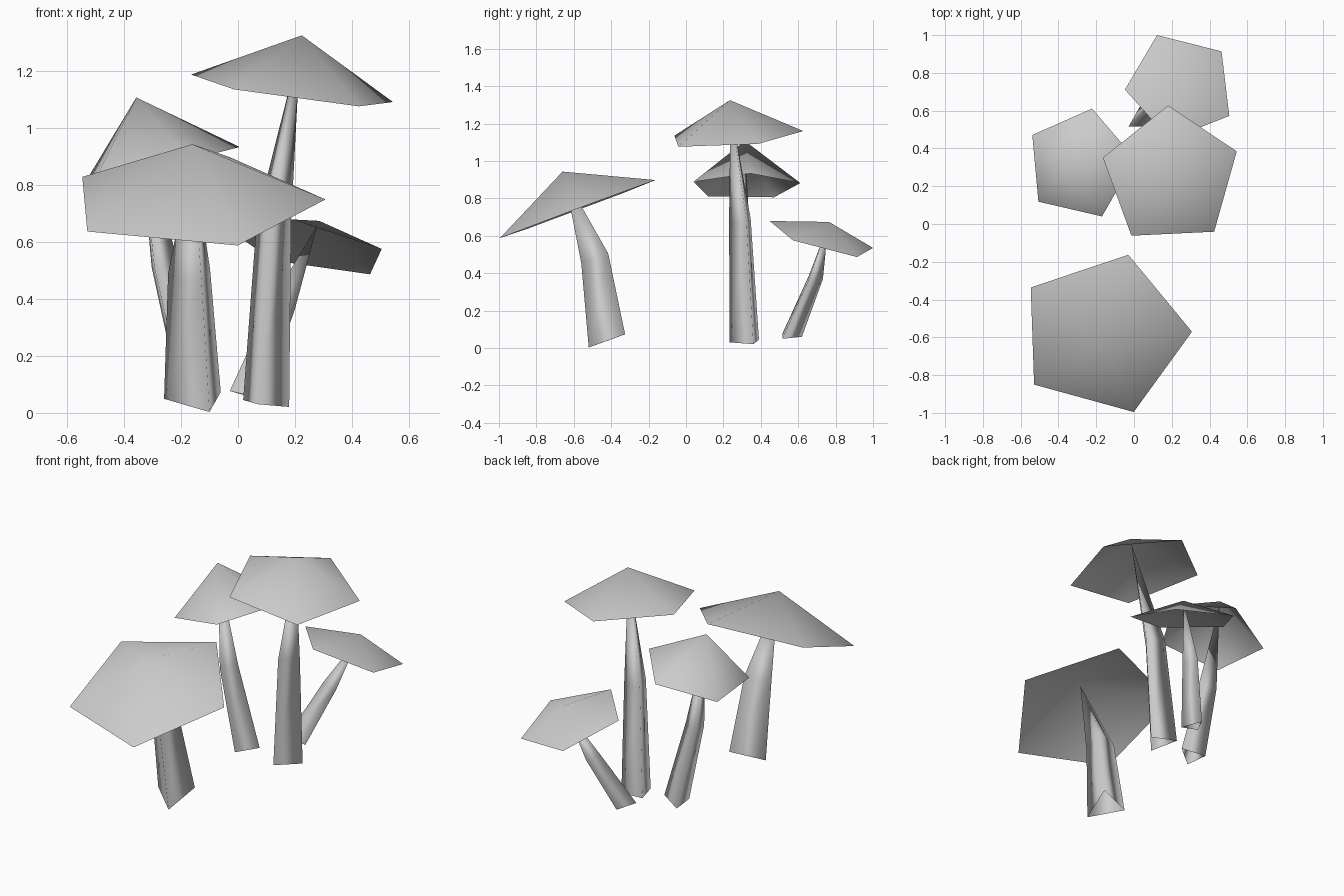
import bpy
import bmesh
from math import tau
from mathutils import Matrix, Vector

cube = bpy.data.objects.get("Cube")
if cube:
    bpy.data.objects.remove(cube, do_unlink=True)

# One plain grey for every part
GREY = (0.6, 0.6, 0.6, 1.0)
grey = bpy.data.materials.new("plain_grey")
grey.use_nodes = True
grey.diffuse_color = GREY
shader = next(n for n in grey.node_tree.nodes if n.type == "BSDF_PRINCIPLED")
shader.inputs["Base Color"].default_value = GREY
shader.inputs["Roughness"].default_value = 0.8


def regular_ring(centre, first, second, sides):
    """Regular polygon about centre, in the plane of its first two corners."""
    centre, first, second = Vector(centre), Vector(first), Vector(second)
    spoke = first - centre
    axis = spoke.cross(second - centre).normalized()
    return [centre + Matrix.Rotation(tau * i / sides, 3, axis) @ spoke
            for i in range(sides)]


def pointed_shell(name, rings, tip):
    """Open smooth shell that bridges the rings and closes at the tip."""
    bm = bmesh.new()
    loops = [[bm.verts.new(p) for p in ring] for ring in rings]
    top = bm.verts.new(tip)
    sides = len(loops[0])
    for i in range(sides):
        j = (i + 1) % sides
        for low, high in zip(loops, loops[1:]):
            bm.faces.new((low[i], low[j], high[j], high[i]))
        bm.faces.new((loops[-1][i], loops[-1][j], top))
    for face in bm.faces:
        face.smooth = True
    mesh = bpy.data.meshes.new(name)
    bm.to_mesh(mesh)
    bm.free()
    mesh.materials.append(grey)
    obj = bpy.data.objects.new(name, mesh)
    bpy.context.collection.objects.link(obj)
    return obj


def mushroom(name, rim, apex, base, bend, taper=0.74):
    """Five-sided cap on a bent three-sided stem that ends inside the cap."""
    apex, bend = Vector(apex), Vector(bend)
    pointed_shell(name + "_cap", [regular_ring(*rim, 5)], apex)
    foot = regular_ring(*base, 3)
    middle = [bend + (p - Vector(base[0])) * taper for p in foot]
    pointed_shell(name + "_stem", [foot, middle], bend.lerp(apex, 0.95))


# rim and base: centre, then two neighbouring corners
mushroom("front_mushroom",
         rim=((-.16, -.583, .74), (-.03, -.163, .898), (-.545, -.34, .827)),
         apex=(-.16, -.66, .943),
         base=((-.14, -.412, .042), (-.1, -.52, .003), (-.063, -.327, .073)),
         bend=(-.157, -.48, .482))
mushroom("right_mushroom",
         rim=((-.286, .317, .864), (-.222, .611, .882), (-.534, .476, .807)),
         apex=(-.357, .315, 1.107),
         base=((-.155, .31, .045), (-.2, .375, .035), (-.189, .239, .037)),
         bend=(-.27, .3, .52))
mushroom("tall_mushroom",
         rim=((.194, .252, 1.13), (.18, .627, 1.16), (-.16, .354, 1.187)),
         apex=(.224, .235, 1.325),
         base=((.09, .328, .032), (.018, .39, .045), (.07, .225, .03)),
         bend=(.12, .3, .68))
mushroom("back_mushroom",
         rim=((.246, .729, .586), (.122, 1, .535), (-.037, .714, .651)),
         apex=(.285, .765, .674),
         base=((.03, .55, .062), (.03, .62, .06), (-.03, .513, .077)),
         bend=(.155, .68, .37))
